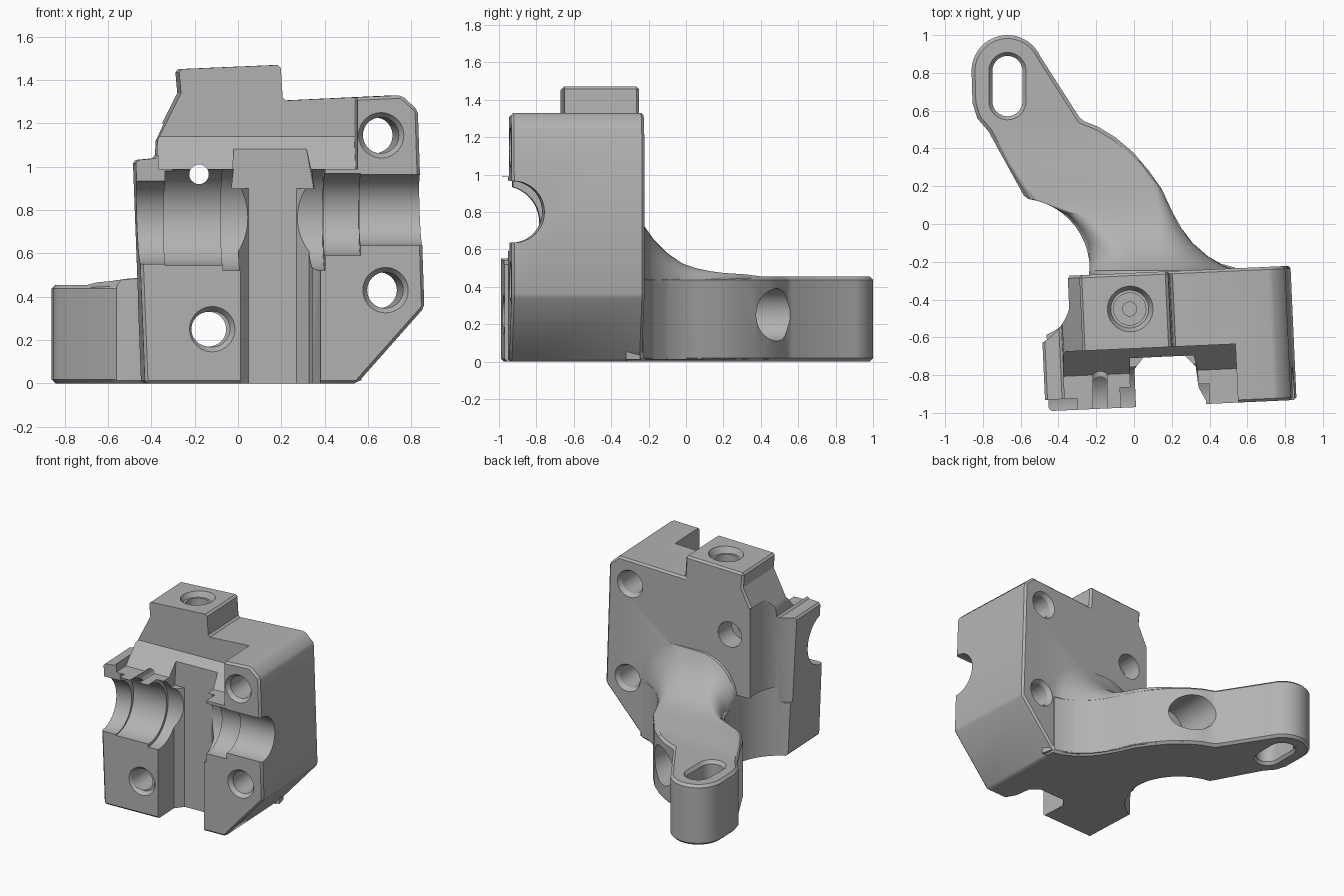
import bpy, bmesh, math
from mathutils import Vector

old = bpy.data.objects.get("Cube")
if old:
    bpy.data.objects.remove(old)

grey = bpy.data.materials.new("plain grey")
grey.use_nodes = True
grey.diffuse_color = (0.45, 0.45, 0.45, 1)
grey.node_tree.nodes["Principled BSDF"].inputs["Base Color"].default_value = (0.45, 0.45, 0.45, 1)


def finish(name, bm, bevel=0):
    bmesh.ops.recalc_face_normals(bm, faces=bm.faces[:])
    if bevel:
        edges = [e for e in bm.edges if e.calc_face_angle(0) > 0.6]
        bmesh.ops.bevel(bm, geom=edges, offset=bevel, segments=1, affect='EDGES')
    mesh = bpy.data.meshes.new(name)
    bm.to_mesh(mesh)
    bm.free()
    mesh.materials.append(grey)
    ob = bpy.data.objects.new(name, mesh)
    bpy.context.collection.objects.link(ob)
    return ob


def place(axis, p, t):
    # Put a 2D profile point at distance t along the extrusion axis
    u, v = p
    return {'x': (t, u, v), 'y': (u, t, v), 'z': (u, v, t)}[axis]


def loft(name, rings, bevel=0):
    bm = bmesh.new()
    loops = [[bm.verts.new(p) for p in ring] for ring in rings]
    n = len(loops[0])
    for a, b in zip(loops, loops[1:]):
        for i in range(n):
            j = (i + 1) % n
            bm.faces.new((a[i], a[j], b[j], b[i]))
    bm.faces.new(loops[0])
    bm.faces.new(loops[-1])
    return finish(name, bm, bevel)


def prism(name, axis, pts, a, b, bevel=0):
    return loft(name, [[place(axis, p, t) for p in pts] for t in (a, b)], bevel)


def arc(c, r, a0, a1, n):
    return [(c[0] + r * math.cos(math.radians(a0 + (a1 - a0) * i / n)),
             c[1] + r * math.sin(math.radians(a0 + (a1 - a0) * i / n))) for i in range(n + 1)]


def rod(axis, c, a, b, r, r2=None):
    rings = [[place(axis, p, t) for p in arc(c, q, 0, 360, 48)[:-1]]
             for t, q in ((a, r), (b, r if r2 is None else r2))]
    return loft("cutter", rings)


def box(x, y, z):
    return prism("cutter", 'z', [(x[0], y[0]), (x[1], y[0]), (x[1], y[1]), (x[0], y[1])], *z)


def combine(target, other, operation='DIFFERENCE'):
    other.hide_render = True
    mod = target.modifiers.new("combine", 'BOOLEAN')
    mod.operation, mod.solver, mod.object = operation, 'EXACT', other
    bpy.context.view_layer.objects.active = target
    bpy.ops.object.modifier_apply(modifier=mod.name)
    bpy.data.objects.remove(other)


FRONT, BACK = -0.97, -0.26

# Clamp body silhouette
body = prism("clamp_body", 'y', [
    (-0.43, 0), (0.55, 0), (0.86, 0.35), (0.83, 1.26), (0.755, 1.33), (0.22, 1.305),
    (0.21, 1.47), (-0.26, 1.45), (-0.25, 1.34), (-0.36, 1.12), (-0.365, 1.04),
    (-0.47, 1.03)], FRONT, BACK, 0.014)

# Stepped-back upper front with sloping foot
combine(body, prism("cutter", 'x', [(-1.2, 1.6), (-0.66, 1.6), (-0.66, 1.14),
                                    (-0.79, 0.99), (-1.2, 0.99)], -0.365, 0.55))
combine(body, box((-0.6, -0.3), (-1.2, -0.91), (0.85, 1.2)))

# Drive channel with a rounded head
combine(body, prism("cutter", 'z', [(0.01, -1.2), (0.01, -0.77), (0.06, -0.71), (0.28, -0.71),
                                    (0.335, -0.77), (0.345, -0.88), (0.38, -0.95),
                                    (0.38, -1.2)], -0.1, 0.95))
combine(body, prism("cutter", 'y', [(-0.02, 0.9), (0.36, 0.9), (0.325, 1.09), (0.29, 1.14),
                                    (0.03, 1.14), (-0.01, 1.09)], -1.2, -0.71))

# Bearing seats along the shaft
for x0, x1, z, r in ((-0.6, -0.33, 0.745, 0.195), (-0.335, 0.02, 0.765, 0.222),
                     (-0.07, 0.4, 0.765, 0.245), (0.3, 0.565, 0.78, 0.19),
                     (0.56, 1, 0.8, 0.165)):
    combine(body, rod('x', (-0.96, z), x0, x1, r))

# Screw holes with chamfered mouths
for c in ((0.66, 1.145), (0.68, 0.43)):
    combine(body, rod('y', c, -1.2, 0, 0.083))
    combine(body, rod('y', c, FRONT - 0.01, FRONT + 0.03, 0.112, 0.083))
    combine(body, rod('y', c, BACK - 0.03, BACK + 0.01, 0.083, 0.108))
combine(body, rod('y', (-0.12, 0.25), FRONT - 0.01, FRONT + 0.03, 0.112, 0.083))

# Vertical inlet
combine(body, rod('z', (0, -0.45), 1.2, 1.6, 0.085))
combine(body, rod('z', (0, -0.45), 1.42, 1.48, 0.1, 0.13))
combine(body, rod('z', (0, -0.45), 0.9, 1.3, 0.037))

# Slight skew of the body
for v in body.data.vertices:
    x, y, z = v.co
    v.co = Vector((x - 0.045 * (y + 0.95), y + 0.045 * x, z))

# Slotted mounting arm
outline = (arc((-0.67, 0.81), 0.19, 25, 180, 24)
           + [(-0.855, 0.64), (-0.83, 0.56), (-0.77, 0.49), (-0.575, 0.135)]
           + arc((-0.61, -0.24), 0.375, 80, 0, 16)
           + [(-0.235, -0.33), (0.55, -0.33), (0.55, -0.235), (0.46, -0.21), (0.38, -0.165),
              (0.3, -0.09), (0.25, -0.02), (0.2, 0.07)]
           + [(0.15, 0.18), (0.08, 0.28), (0, 0.375), (-0.1, 0.46), (-0.19, 0.515), (-0.28, 0.55)])
arm = prism("mounting_arm", 'z', outline, 0, 0.455, 0.018)

# Flared root blending the arm into the body
sections = ((-0.32, -0.24, 0.57, 0.8, 0.3), (-0.245, -0.24, 0.55, 0.78, 0.3),
            (-0.22, -0.24, 0.47, 0.72, 0.28), (-0.17, -0.24, 0.39, 0.65, 0.24),
            (-0.1, -0.25, 0.31, 0.58, 0.17), (-0.02, -0.3, 0.25, 0.525, 0.12),
            (0.05, -0.36, 0.21, 0.5, 0.08), (0.13, -0.56, 0.17, 0.483, 0.05),
            (0.2, -0.6, 0.135, 0.474, 0.03), (0.32, -0.67, 0.04, 0.466, 0.02),
            (0.44, -0.73, -0.08, 0.45, 0.02))
rings = []
for y, left, right, top, r in sections:
    pts = ([(left, 0.012), (right, 0.012)] + arc((right - r, top - r), r, 0, 90, 10)
           + arc((left + r, top - r), r, 90, 180, 10))
    rings.append([(x, y, z) for x, z in pts])
combine(arm, loft("arm_root", rings), 'UNION')
combine(body, arm, 'UNION')

# Round clearance behind the left side
combine(body, rod('z', (-0.61, -0.24), -0.1, 0.52, 0.376))
combine(body, rod('z', (-0.64, -0.36), 0.4, 1.2, 0.31))

# Long screw bore through body and arm
combine(body, rod('y', (-0.135, 0.25), -1.2, 0.7, 0.08))
combine(body, rod('y', (-0.14, 0.25), 0.2, 0.8, 0.14))

# Small filament hole with rear pocket
combine(body, rod('y', (-0.18, 0.965), -1.2, 0, 0.045))
combine(body, rod('y', (-0.18, 0.965), -0.42, 0, 0.095))


# Arm slot with chamfered rims
def slot(z0, r0, z1, r1):
    rings = [[(x, y, z) for x, y in arc((-0.67, 0.81), r, 0, 180, 16)
              + arc((-0.67, 0.65), r, 180, 360, 16)] for z, r in ((z0, r0), (z1, r1))]
    return loft("cutter", rings)


for rim in ((-0.1, 0.08, 0.6, 0.08), (0.43, 0.08, 0.47, 0.11), (-0.01, 0.105, 0.02, 0.08)):
    combine(body, slot(*rim))

bpy.ops.object.select_all(action='DESELECT')
body.select_set(True)
bpy.context.view_layer.objects.active = body
bpy.ops.object.shade_smooth_by_angle(angle=math.radians(28))
